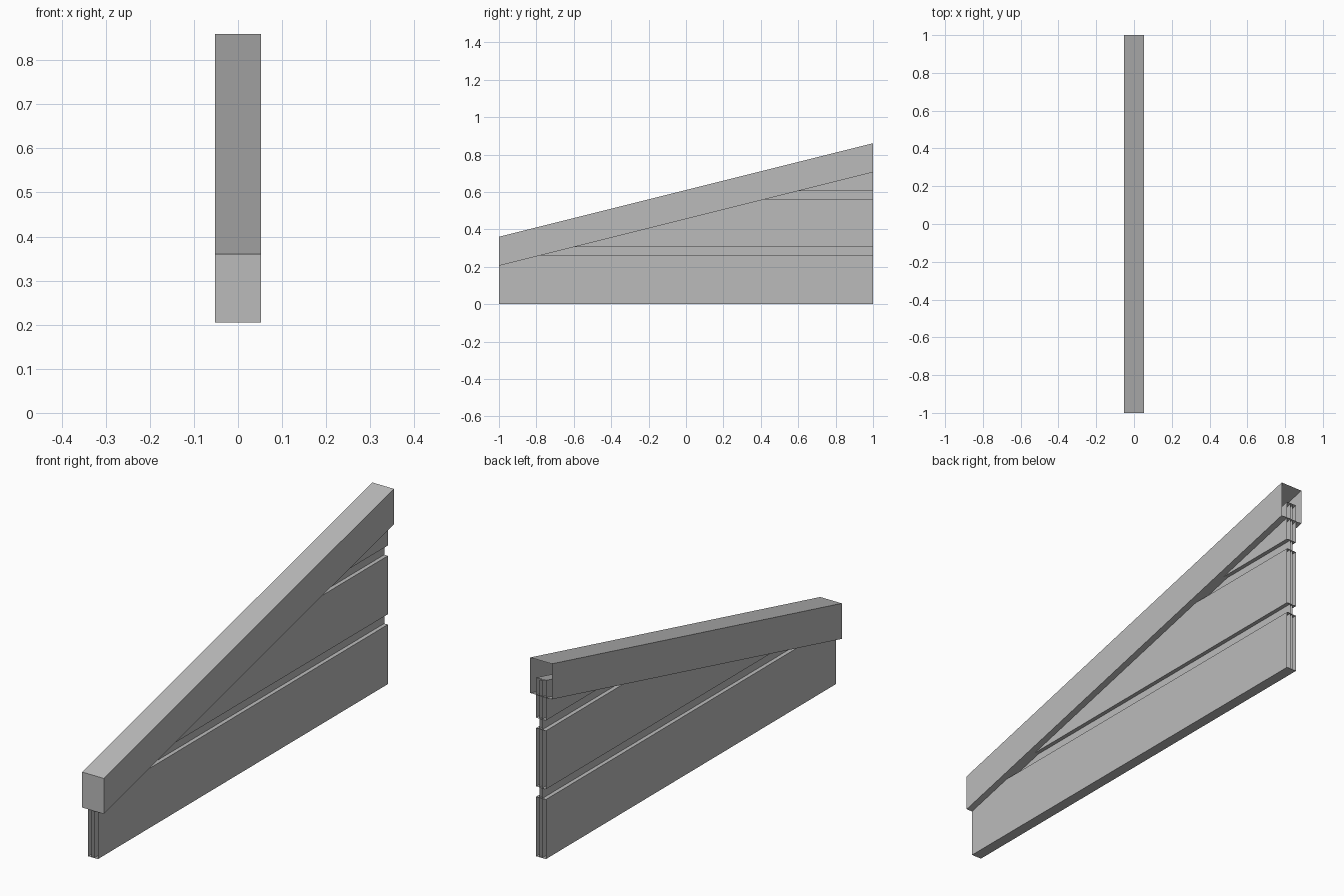
import bpy
import bmesh
from mathutils import Vector

if "Cube" in bpy.data.objects:
    bpy.data.objects.remove(bpy.data.objects["Cube"], do_unlink=True)

grey = bpy.data.materials.new("plain grey")
grey.use_nodes = True
COLOUR = (0.5, 0.5, 0.5, 1)
grey.diffuse_color = COLOUR
grey.node_tree.nodes["Principled BSDF"].inputs["Base Color"].default_value = COLOUR

SLOPE = 0.25


def box(half_x, z0, z1):
    """Full-length box as a bmesh."""
    bm = bmesh.new()
    bmesh.ops.create_cube(bm, size=2)
    for v in bm.verts:
        v.co = Vector((v.co.x * half_x, v.co.y, z1 if v.co.z > 0 else z0))
    return bm


def cut_to_slope(bm, mid_z):
    """Trim everything above the sloping plane and cap the cut."""
    cut = bmesh.ops.bisect_plane(
        bm, geom=bm.verts[:] + bm.edges[:] + bm.faces[:],
        plane_co=(0, 0, mid_z), plane_no=(0, -SLOPE, 1), clear_outer=True)
    edges = [e for e in cut["geom_cut"] if isinstance(e, bmesh.types.BMEdge)]
    if edges:
        bmesh.ops.holes_fill(bm, edges=edges, sides=0)


def open_ends(bm, front, back):
    """Remove the flat end faces."""
    bm.normal_update()
    ends = [f for f in bm.faces
            if (back and f.normal.y > 0.9) or (front and f.normal.y < -0.9)]
    bmesh.ops.delete(bm, geom=ends, context="FACES")


def finish(bm, name):
    mesh = bpy.data.meshes.new(name)
    bm.to_mesh(mesh)
    bm.free()
    mesh.materials.append(grey)
    bpy.context.collection.objects.link(bpy.data.objects.new(name, mesh))


# Sloping top rail, hollow with an open back end
rail = box(0.052, 0.455, 0.61)
for v in rail.verts:
    v.co.z += SLOPE * v.co.y
open_ends(rail, front=False, back=True)
finish(rail, "top_rail")

# Horizontal boards, trimmed inside the rail
boards = {"lower_board": (0, 0.26),
          "middle_board": (0.305, 0.56),
          "upper_board": (0.605, 0.9)}
for name, (z0, z1) in boards.items():
    board = box(0.0235, z0, z1)
    cut_to_slope(board, 0.53)
    open_ends(board, front=True, back=True)
    finish(board, name)

# Thin core that closes the grooves between the boards
core = box(0.006, 0, 0.9)
cut_to_slope(core, 0.525)
open_ends(core, front=True, back=True)
finish(core, "groove_core")
